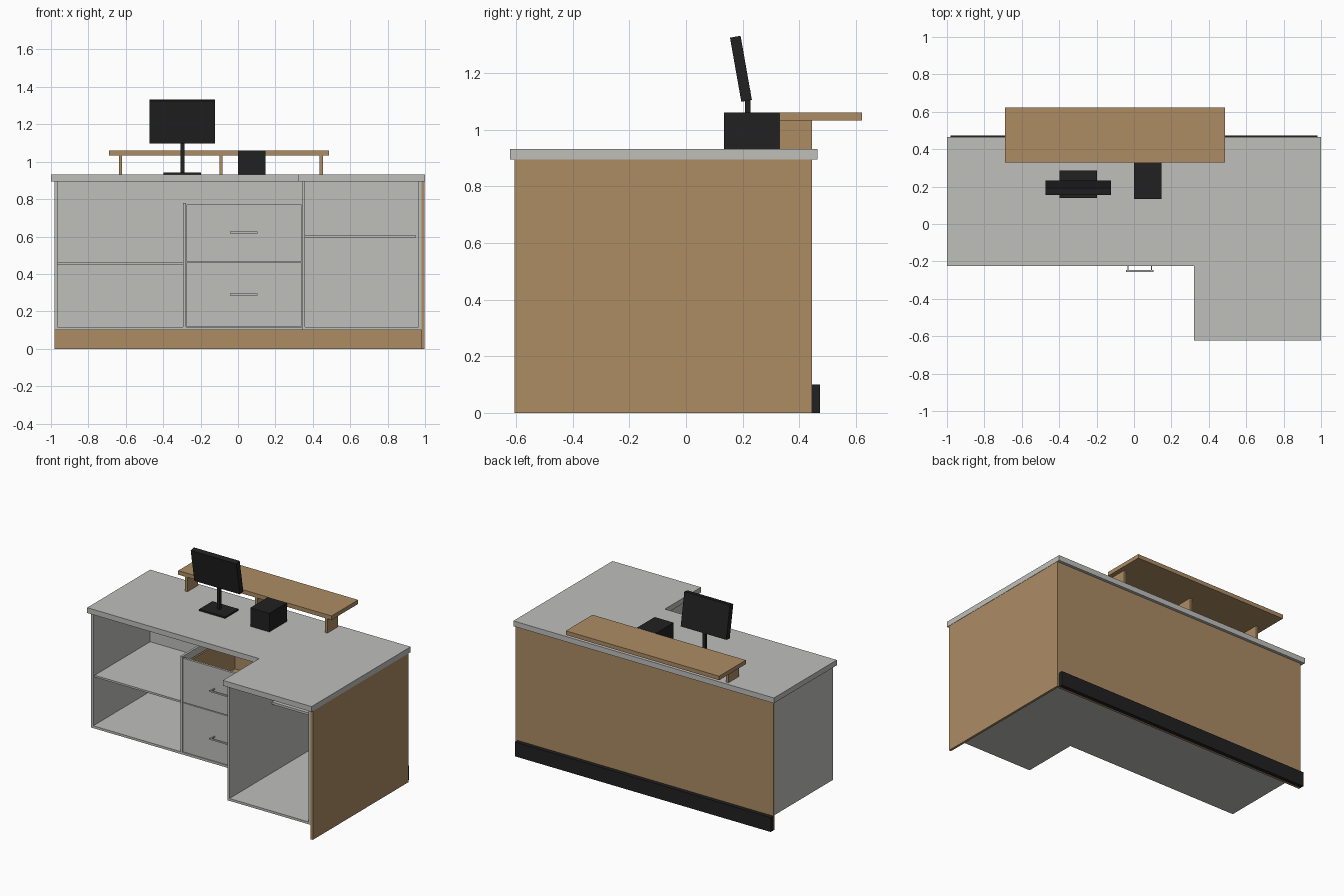
import bpy, bmesh
from math import radians
from mathutils import Matrix, Vector

if "Cube" in bpy.data.objects:
    bpy.data.objects.remove(bpy.data.objects["Cube"])


def material(name, rgb):
    m = bpy.data.materials.new(name)
    m.use_nodes = True
    m.diffuse_color = (*rgb, 1)
    m.node_tree.nodes["Principled BSDF"].inputs["Base Color"].default_value = (*rgb, 1)
    return m


GREY = material("light grey laminate", (0.52, 0.52, 0.50))
WOOD = material("warm wood", (0.413, 0.262, 0.127))
BLACK = material("matt black", (0.015, 0.015, 0.015))


def finish(name, bm, mat):
    bmesh.ops.recalc_face_normals(bm, faces=bm.faces)
    mesh = bpy.data.meshes.new(name)
    bm.to_mesh(mesh)
    bm.free()
    mesh.materials.append(mat)
    obj = bpy.data.objects.new(name, mesh)
    bpy.context.collection.objects.link(obj)
    return obj


def box(name, x, y, z, mat):
    """Board spanning the given (low, high) ranges."""
    size = [b - a for a, b in (x, y, z)]
    mid = Vector([(a + b) / 2 for a, b in (x, y, z)])
    bm = bmesh.new()
    bmesh.ops.create_cube(bm, size=1)
    bmesh.ops.scale(bm, vec=size, verts=bm.verts)
    obj = finish(name, bm, mat)
    obj.location = mid
    return obj


def slab(name, outline, z0, z1, mat):
    """Flat outline extruded upwards."""
    bm = bmesh.new()
    face = bm.faces.new([bm.verts.new((x, y, z0)) for x, y in outline])
    top = bmesh.ops.extrude_face_region(bm, geom=[face])["geom"]
    bmesh.ops.translate(bm, vec=(0, 0, z1 - z0),
                        verts=[v for v in top if isinstance(v, bmesh.types.BMVert)])
    return finish(name, bm, mat)


def l_shape(left, right, step, back, mid, front):
    return [(left, back), (left, mid), (step, mid), (step, front), (right, front), (right, back)]


T = 0.016                      # board thickness
FRONT, DEEP, BACK = -0.21, -0.605, 0.43
BASE, TOP = 0.1, 0.895

# Worktop and cabinet floor share the L plan
slab("worktop", l_shape(-1, 1, 0.32, 0.465, -0.225, -0.622), TOP, 0.932, GREY)
slab("cabinet_floor", l_shape(-0.98, 0.982, 0.342, BACK, FRONT, DEEP), BASE, BASE + T, GREY)

# Cabinet walls
inner_z = (BASE + T, TOP)
box("left_wall", (-0.98, -0.98 + T), (FRONT, BACK), inner_z, GREY)
box("drawer_divider", (-0.295, -0.279), (FRONT, BACK - T), (BASE + T, 0.78), GREY)
box("right_cabinet_inner_wall", (0.342, 0.342 + T), (DEEP, BACK), inner_z, GREY)
box("right_cabinet_outer_wall", (0.982 - T, 0.982), (DEEP, BACK), inner_z, GREY)
box("left_back_board", (-0.98 + T, 0.342), (BACK - T, BACK), inner_z, GREY)
box("right_back_board", (0.342 + T, 0.982 - T), (BACK - T, BACK), inner_z, GREY)

# Shelves
box("left_shelf", (-0.964, -0.295), (-0.195, BACK - T), (0.448, 0.461), GREY)
box("right_shelf", (0.358, 0.948), (-0.14, BACK - T), (0.592, 0.608), GREY)

# Wood cladding and plinth strip
box("side_panel", (0.982, 0.998), (DEEP, 0.445), (0, TOP), WOOD)
box("rear_panel", (-0.982, 0.982), (BACK, 0.445), (0, TOP), WOOD)
box("rear_kick_plate", (-0.982, 0.982), (0.445, 0.473), (0, BASE), BLACK)

# Drawers: front, open wooden tray and bar handle
for level, z0, z1, grip in (("lower", 0.12, 0.46, 0.29), ("upper", 0.465, 0.77, 0.622)):
    back, low, high = 0.34, z0 + 0.02, z1 - 0.03
    box(level + "_drawer_front", (-0.276, 0.339), (FRONT, FRONT + T), (z0, z1), GREY)
    for side, x in (("left", -0.266), ("right", 0.316)):
        box(f"{level}_drawer_{side}_side", (x, x + 0.012), (FRONT + T, back), (low, high), WOOD)
    box(level + "_drawer_back", (-0.254, 0.316), (back - 0.012, back), (low, high), WOOD)
    box(level + "_drawer_bottom", (-0.254, 0.316), (FRONT + T, back - 0.012),
        (low, low + 0.01), WOOD)
    box(level + "_handle_bar", (-0.043, 0.103), (-0.256, -0.246), (grip - 0.005, grip + 0.005), GREY)
    for side, x in (("left", -0.035), ("right", 0.09)):
        box(f"{level}_handle_{side}_post", (x, x + 0.006), (-0.246, FRONT),
            (grip - 0.004, grip + 0.004), GREY)

# Raised counter on three supports
box("raised_counter", (-0.69, 0.487), (0.33, 0.622), (1.032, 1.06), WOOD)
for n, x in enumerate((-0.637, -0.1, 0.437)):
    box(f"counter_support_{n + 1}", (x, x + 0.018), (0.33, 0.445), (0.932, 1.032), WOOD)

# Monitor and small desk unit
box("monitor_base", (-0.397, -0.197), (0.14, 0.286), (0.932, 0.943), BLACK)
box("monitor_post", (-0.307, -0.287), (0.209, 0.227), (0.943, 1.14), BLACK)
screen = box("monitor_screen", (-0.472, -0.122), (0.175, 0.213), (1.1, 1.33), BLACK)
screen.rotation_euler.x = radians(10)
box("desk_unit", (0, 0.146), (0.135, 0.33), (0.932, 1.061), BLACK)
